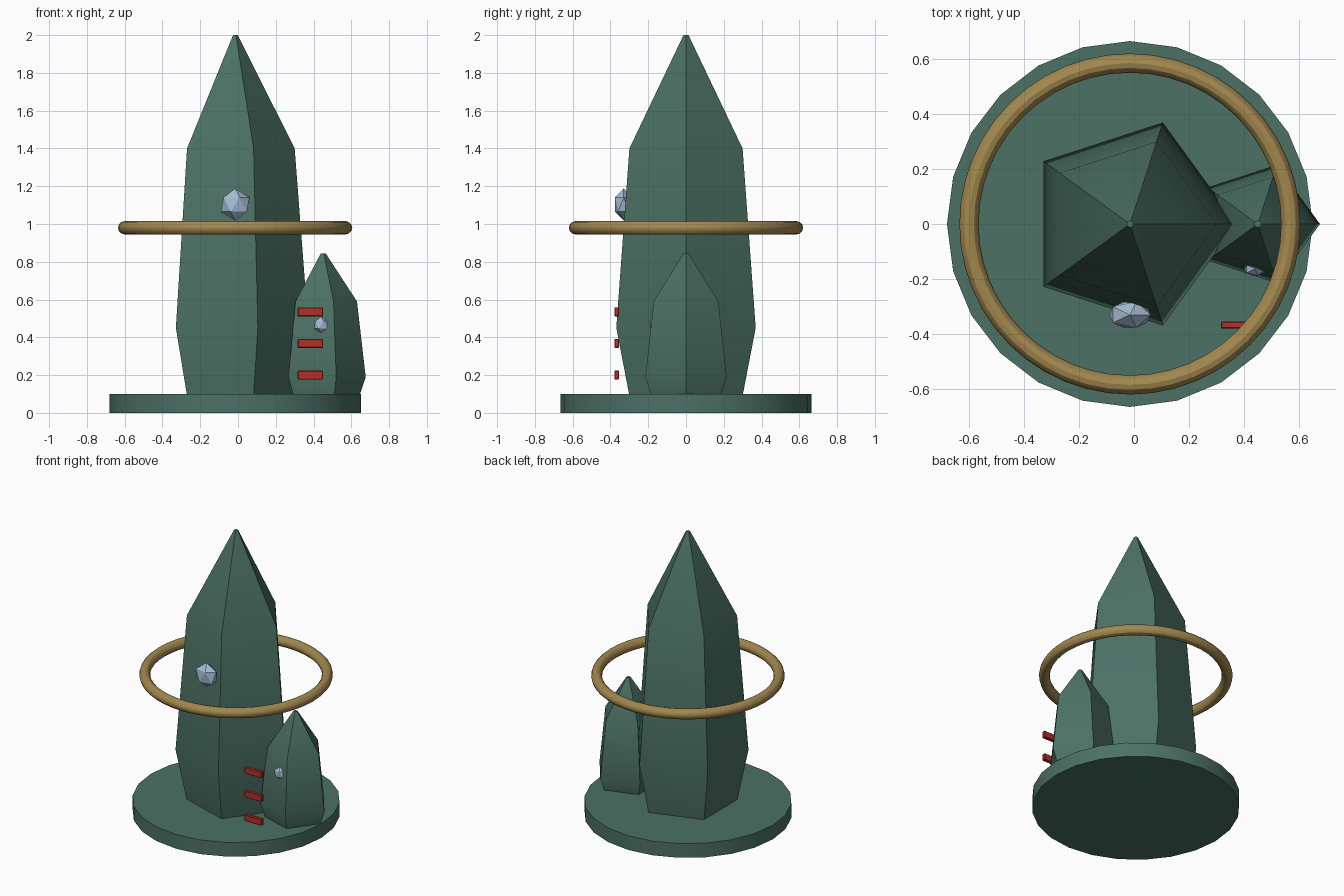
import bpy, bmesh, math

if "Cube" in bpy.data.objects:
    bpy.data.objects.remove(bpy.data.objects["Cube"])


def material(name, rgb):
    m = bpy.data.materials.new(name)
    m.diffuse_color = (*rgb, 1.0)
    m.use_nodes = True
    m.node_tree.nodes["Principled BSDF"].inputs["Base Color"].default_value = m.diffuse_color
    return m


GREEN = material("dark green stone", (0.072, 0.165, 0.13))
GOLD = material("aged gold", (0.37, 0.25, 0.08))
RED = material("signal red", (0.45, 0.03, 0.022))
ICE = material("pale blue gem", (0.38, 0.50, 0.65))

AXIS_X = -0.015


def finish(obj, name, mat, smooth=True):
    obj.name = name
    obj.data.materials.append(mat)
    if smooth:
        bpy.ops.object.select_all(action='DESELECT')
        obj.select_set(True)
        bpy.context.view_layer.objects.active = obj
        bpy.ops.object.shade_smooth_by_angle(angle=math.radians(30))
    return obj


def prism_stack(name, x, sides, profile, mat):
    """Capped stack of regular polygons; profile lists (radius, z)."""
    bm = bmesh.new()
    rings = []
    for r, z in profile:
        rings.append([bm.verts.new((r * math.cos(math.tau * i / sides),
                                    r * math.sin(math.tau * i / sides), z))
                      for i in range(sides)])
    for a, b in zip(rings, rings[1:]):
        for i in range(sides):
            j = (i + 1) % sides
            bm.faces.new((a[i], a[j], b[j], b[i]))
    bm.faces.new(rings[0][::-1])
    bm.faces.new(rings[-1])
    mesh = bpy.data.meshes.new(name)
    bm.to_mesh(mesh)
    bm.free()
    obj = bpy.data.objects.new(name, mesh)
    bpy.context.collection.objects.link(obj)
    obj.location.x = x
    return finish(obj, name, mat)


# Round base and the two five-sided crystals
prism_stack("base", AXIS_X, 24, [(0.665, 0), (0.665, 0.1)], GREEN)
prism_stack("main_crystal", AXIS_X, 5,
            [(0.315, 0.09), (0.388, 0.45), (0.315, 1.4), (0.014, 2.0)], GREEN)
prism_stack("small_crystal", 0.45, 5,
            [(0.193, 0.09), (0.226, 0.19), (0.18, 0.59), (0.014, 0.845)], GREEN)

# Floating ring
bpy.ops.mesh.primitive_torus_add(location=(AXIS_X, 0, 0.98), major_radius=0.585,
                                 minor_radius=0.035, major_segments=48,
                                 minor_segments=12)
finish(bpy.context.object, "floating_ring", GOLD)

# Flattened faceted gems on the front faces
for name, loc, r in (("large_gem", (AXIS_X, -0.33, 1.103), 0.085),
                     ("small_gem", (0.44, -0.163, 0.466), 0.043)):
    bpy.ops.mesh.primitive_ico_sphere_add(subdivisions=1, radius=r, location=loc)
    gem = bpy.context.object
    gem.scale.y = 0.65
    finish(gem, name, ICE, smooth=False)

# Row of red bars in front of the small crystal
for i, z in enumerate((0.2, 0.368, 0.535)):
    bpy.ops.mesh.primitive_cube_add(size=1, location=(0.383, -0.367, z))
    bar = bpy.context.object
    for v in bar.data.vertices:
        v.co.x *= 0.135
        v.co.y *= 0.025
        v.co.z *= 0.048
    bevel = bar.modifiers.new("soft edges", 'BEVEL')
    bevel.width = 0.004
    bevel.segments = 1
    finish(bar, f"red_bar_{i + 1}", RED, smooth=False)
